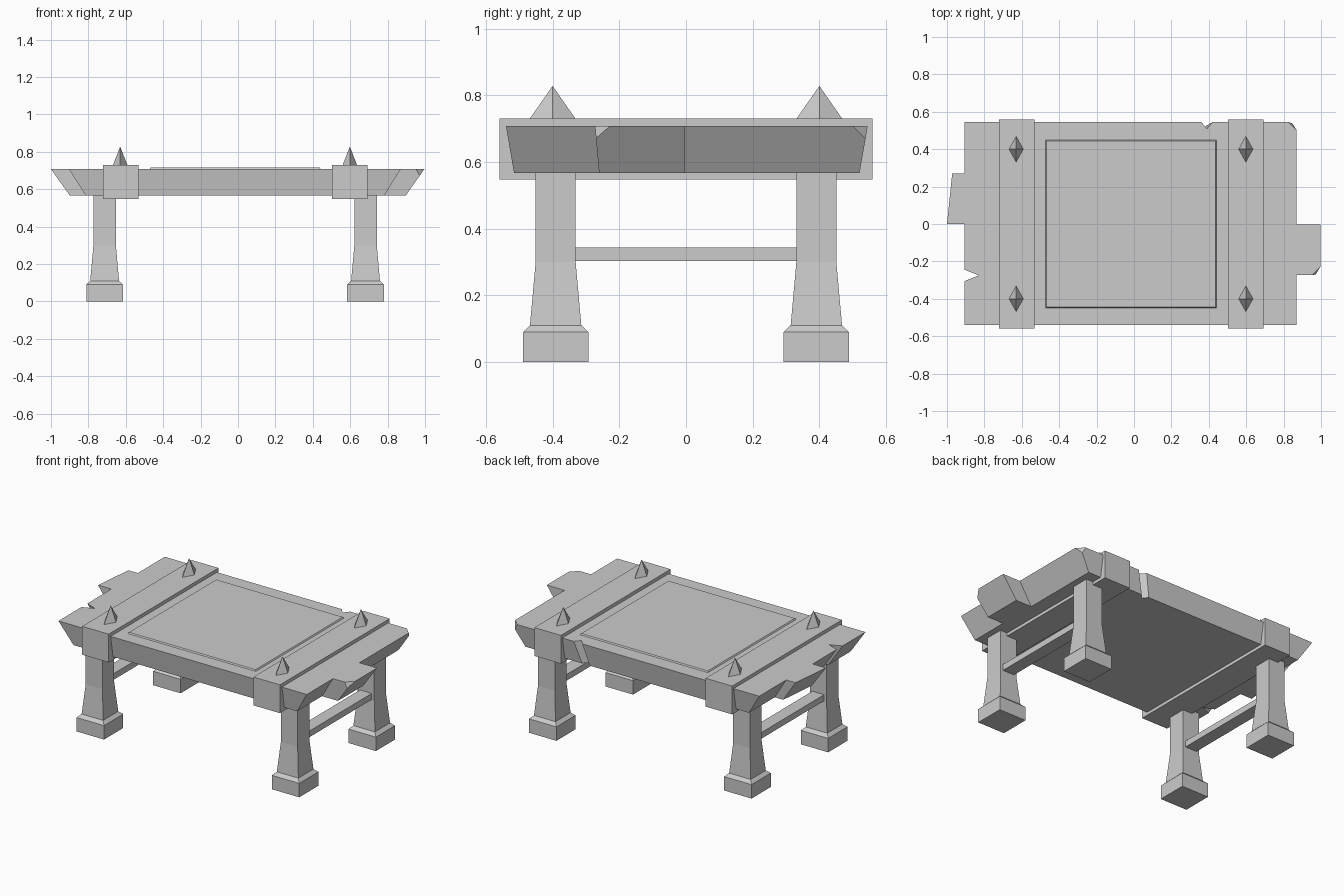
import bpy, bmesh
from mathutils import Vector

if "Cube" in bpy.data.objects:
    bpy.data.objects.remove(bpy.data.objects["Cube"])


def finish(name, bm):
    bmesh.ops.recalc_face_normals(bm, faces=bm.faces)
    mesh = bpy.data.meshes.new(name)
    bm.to_mesh(mesh)
    bm.free()
    obj = bpy.data.objects.new(name, mesh)
    bpy.context.collection.objects.link(obj)
    return obj


def loft(name, rings, chips=()):
    """Skin a stack of matching rings, cap the ends, chip off chosen corners."""
    bm = bmesh.new()
    loops = [[bm.verts.new(p) for p in ring] for ring in rings]
    n = len(loops[0])
    for a, b in zip(loops, loops[1:]):
        for i in range(n):
            bm.faces.new((a[i], a[(i + 1) % n], b[(i + 1) % n], b[i]))
    bm.faces.new(loops[0][::-1])
    bm.faces.new(loops[-1])
    if chips:
        corners = [min(bm.verts, key=lambda v: (v.co - Vector(c)).length) for c in chips]
        bmesh.ops.bevel(bm, geom=corners, offset=0.045, segments=1,
                        profile=0.5, affect='VERTICES')
    return finish(name, bm)


def rect(cx, cy, hx, hy, z):
    return [(cx + sx * hx, cy + sy * hy, z)
            for sx, sy in ((-1, -1), (1, -1), (1, 1), (-1, 1))]


def box(name, x0, x1, y0, y1, z0, z1):
    c = ((x0 + x1) / 2, (y0 + y1) / 2, (x1 - x0) / 2, (y1 - y0) / 2)
    return loft(name, [rect(*c, z0), rect(*c, z1)])


# Tapered slab with broken plank ends and split notches
outline = [(-0.905, -0.54), (0.87, -0.54), (0.87, -0.273), (0.997, -0.273),
           (0.997, -0.003), (0.87, -0.003), (0.87, 0.545), (0.42, 0.545),
           (0.39, 0.51), (0.36, 0.545), (-0.905, 0.545), (-0.905, 0.27),
           (-0.972, 0.27), (-1.0, 0.0), (-0.905, 0.0), (-0.905, -0.245),
           (-0.83, -0.275), (-0.905, -0.305)]
loft("table_top",
     [[(x * 0.9, y * 0.955, 0.567) for x, y in outline],
      [(x, y, 0.708) for x, y in outline]],
     chips=[(0.997, -0.273, 0.708), (0.87, 0.545, 0.708)])

# Thin raised panel
loft("raised_panel", [rect(-0.015, 0, 0.457, 0.45, 0.70),
                      rect(-0.015, 0, 0.457, 0.45, 0.708),
                      rect(-0.015, 0, 0.452, 0.445, 0.716)])

leg_profile = [(0.098, 0), (0.098, 0.09), (0.077, 0.11), (0.06, 0.30), (0.06, 0.60)]
for side, strap_x, spike_x, leg_x in (("left", -0.627, -0.63, -0.713),
                                      ("right", 0.597, 0.598, 0.682)):
    # Cross beam wrapping the slab
    box(side + "_cross_beam", strap_x - 0.095, strap_x + 0.095, -0.56, 0.56, 0.547, 0.73)
    # Stretcher between the two legs
    box(side + "_stretcher", leg_x - 0.042, leg_x + 0.042, -0.36, 0.36, 0.303, 0.343)
    for end, s in (("front", -1), ("back", 1)):
        # Flared leg with block foot
        loft(f"{end}_{side}_leg", [rect(leg_x, s * 0.391, h, h, z) for h, z in leg_profile])
        # Diamond-based spike
        bm = bmesh.new()
        base = [bm.verts.new((spike_x + dx, s * 0.4 + dy, 0.728))
                for dx, dy in ((0.039, 0), (0, 0.07), (-0.039, 0), (0, -0.07))]
        tip = bm.verts.new((spike_x, s * 0.4, 0.828))
        bm.faces.new(base[::-1])
        for i in range(4):
            bm.faces.new((base[i], base[(i + 1) % 4], tip))
        finish(f"{end}_{side}_spike", bm)
